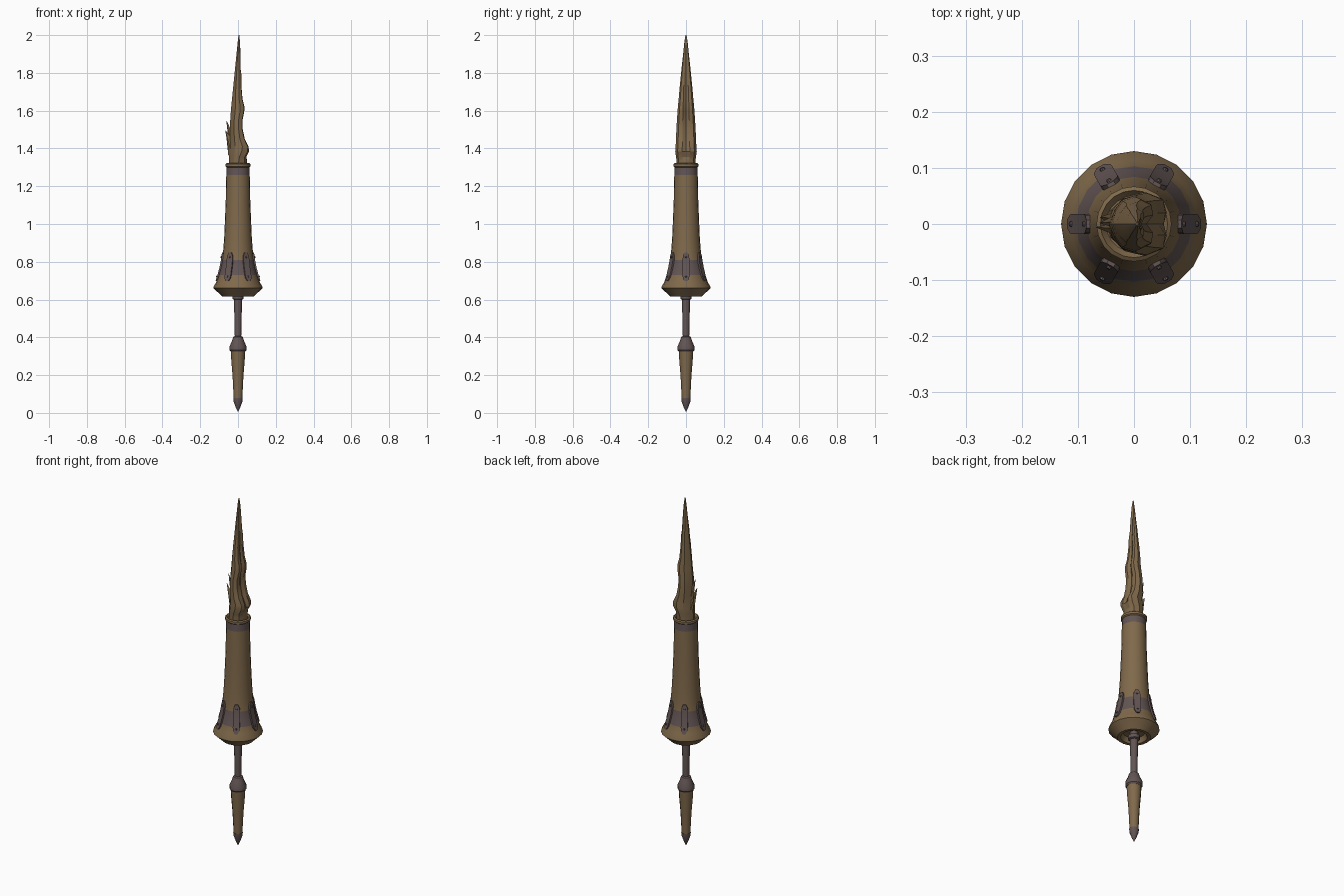
import bpy, bmesh, math
from mathutils import Vector, Matrix

if "Cube" in bpy.data.objects:
    bpy.data.objects.remove(bpy.data.objects["Cube"])


def material(name, rgb):
    m = bpy.data.materials.new(name)
    m.diffuse_color = (*rgb, 1)
    m.use_nodes = True
    m.node_tree.nodes["Principled BSDF"].inputs["Base Color"].default_value = m.diffuse_color
    return m


WOOD = material("brown wood", (0.216, 0.142, 0.070))
METAL = material("dull metal", (0.125, 0.092, 0.089))


def finish(name, bm, mats, angle=35):
    bmesh.ops.recalc_face_normals(bm, faces=bm.faces)
    me = bpy.data.meshes.new(name)
    bm.to_mesh(me)
    bm.free()
    ob = bpy.data.objects.new(name, me)
    bpy.context.collection.objects.link(ob)
    for m in mats:
        me.materials.append(m)
    bpy.ops.object.select_all(action='DESELECT')
    ob.select_set(True)
    bpy.context.view_layer.objects.active = ob
    bpy.ops.object.shade_smooth_by_angle(angle=math.radians(angle))
    return ob


def skin(bm, rings, mat_of=lambda i: 0, caps=True):
    """Bridge consecutive rings of points."""
    vs = [[bm.verts.new(p) for p in r] for r in rings]
    n = len(vs[0])
    for i in range(len(vs) - 1):
        for k in range(n):
            j = (k + 1) % n
            f = bm.faces.new((vs[i][k], vs[i][j], vs[i + 1][j], vs[i + 1][k]))
            f.material_index = mat_of(i)
    if caps:
        bm.faces.new(vs[0][::-1]).material_index = mat_of(0)
        bm.faces.new(vs[-1]).material_index = mat_of(len(vs) - 2)


def lathe(name, prof, sides, metal_segments=(), base=WOOD, angle=35):
    bm = bmesh.new()
    rings = [[(r * math.cos(2 * math.pi * k / sides), r * math.sin(2 * math.pi * k / sides), z)
              for k in range(sides)] for r, z in prof]
    skin(bm, rings, lambda i: 1 if i in metal_segments else 0)
    return finish(name, bm, [base, METAL], angle)


# handle below the guard
lathe("pommel_tip", [(0.002, 0.008), (0.012, 0.03), (0.024, 0.062), (0.025, 0.08)], 12, base=METAL)
lathe("grip", [(0.023, 0.075), (0.025, 0.12), (0.029, 0.2), (0.035, 0.27), (0.039, 0.335)], 12)
lathe("grip_collar", [(0.039, 0.325), (0.045, 0.333), (0.045, 0.352), (0.032, 0.38),
                      (0.025, 0.402), (0.017, 0.406)], 12, base=METAL)
lathe("metal_shaft", [(0.017, 0.40), (0.018, 0.45), (0.021, 0.58), (0.021, 0.66)], 12, base=METAL)
lathe("shaft_ring", [(0.022, 0.60), (0.030, 0.604), (0.030, 0.624), (0.022, 0.628)], 12, base=METAL)

# flared guard and hollow body, outer wall from the underside recess to the broken mouth
body = [(0.018, 0.645), (0.055, 0.645), (0.068, 0.618), (0.085, 0.617), (0.100, 0.632),
        (0.130, 0.660), (0.128, 0.670), (0.114, 0.695), (0.103, 0.73), (0.092, 0.77),
        (0.084, 0.81), (0.079, 0.85), (0.073, 0.93), (0.069, 1.02), (0.065, 1.12), (0.062, 1.26),
        (0.061, 1.30), (0.067, 1.305), (0.067, 1.317), (0.060, 1.322), (0.050, 1.308), (0.02, 1.308)]
lathe("guard_and_body", body, 20, metal_segments=(8, 9, 15))


def body_radius(z):
    for (r0, z0), (r1, z1) in zip(body[6:], body[7:]):
        if z0 <= z <= z1:
            return r0 + (r1 - r0) * (z - z0) / (z1 - z0)


# six riveted straps following the flare
bm = bmesh.new()
for s in range(6):
    rot = Matrix.Rotation(s * math.pi / 3, 3, 'Z')
    rings = []
    for z, w in [(0.697, 0.008), (0.715, 0.017), (0.73, 0.018), (0.77, 0.018),
                 (0.81, 0.018), (0.832, 0.016), (0.85, 0.007)]:
        r = body_radius(z)
        rings.append([rot @ Vector(p) for p in
                      [(r - 0.008, -w, z), (r + 0.006, -w, z), (r + 0.006, w, z), (r - 0.008, w, z)]])
    skin(bm, rings)
    for z in (0.722, 0.825):
        r = body_radius(z) + 0.006
        m = (Matrix.Rotation(s * math.pi / 3, 4, 'Z') @ Matrix.Translation((r, 0, z))
             @ Matrix.Rotation(math.radians(75), 4, 'Y'))
        bmesh.ops.create_cone(bm, cap_ends=True, segments=8, radius1=0.006, radius2=0.004,
                              depth=0.008, matrix=m)
finish("guard_straps", bm, [METAL], 30)

# broken shard: z, left x, right x, half width, hollow depth of the torn face
sections = [(1.29, -0.050, 0.050, 0.050, 0.0), (1.335, -0.048, 0.048, 0.050, 0.0),
            (1.355, -0.048, 0.046, 0.053, 0.002), (1.385, -0.049, 0.059, 0.057, 0.006),
            (1.41, -0.047, 0.056, 0.055, 0.012), (1.45, -0.045, 0.036, 0.053, 0.010),
            (1.50, -0.043, 0.025, 0.051, 0.008), (1.55, -0.041, 0.024, 0.048, 0.008),
            (1.595, -0.038, 0.033, 0.045, 0.012), (1.62, -0.036, 0.034, 0.043, 0.012),
            (1.66, -0.032, 0.024, 0.039, 0.008), (1.73, -0.025, 0.018, 0.033, 0.006),
            (1.79, -0.019, 0.018, 0.027, 0.005), (1.82, -0.016, 0.014, 0.024, 0.004),
            (1.90, -0.008, 0.013, 0.015, 0.003), (1.96, -0.002, 0.011, 0.009, 0.001),
            (2.0, 0.003, 0.007, 0.003, 0.0)]
bm = bmesh.new()
rings = []
for i, (z, xl, xr, w, dent) in enumerate(sections):
    d = xr - xl
    t = min(1, i / 4)  # round at the mouth, wedge-like higher up
    half = [(xl + d * (0.07 + 0.06 * t), 0.48 * w), (xl + d * (0.26 + 0.06 * t), 0.85 * w),
            (xl + d * (0.5 + 0.18 * t), w), (xl + d * (0.82 + 0.14 * t), 0.78 * w),
            (xr - 0.03 * d * (1 - t), 0.36 * w)]
    rings.append([(xl, 0, z)] + [(x, -y, z) for x, y in half]
                 + [(xr - dent, 0, z)] + [(x, y, z) for x, y in half[::-1]])
skin(bm, rings)
finish("broken_shard", bm, [WOOD], 25)

# small splinters peeling off the back of the shard
bm = bmesh.new()
for x, y, z, tx, ty, tz in [(-0.040, 0.004, 1.43, -0.061, 0.002, 1.545),
                            (-0.041, -0.008, 1.39, -0.067, -0.006, 1.495),
                            (-0.042, 0.010, 1.36, -0.060, 0.012, 1.45)]:
    a, tip = Vector((x, y, z)), Vector((tx, ty, tz))
    base = [a + Vector(o) for o in [(-0.009, 0, 0), (0, -0.009, 0.01), (0.006, 0, 0.06), (0, 0.009, 0.01)]]
    skin(bm, [base, [tip + (p - a) * 0.06 for p in base]])
finish("splinters", bm, [WOOD], 20)
